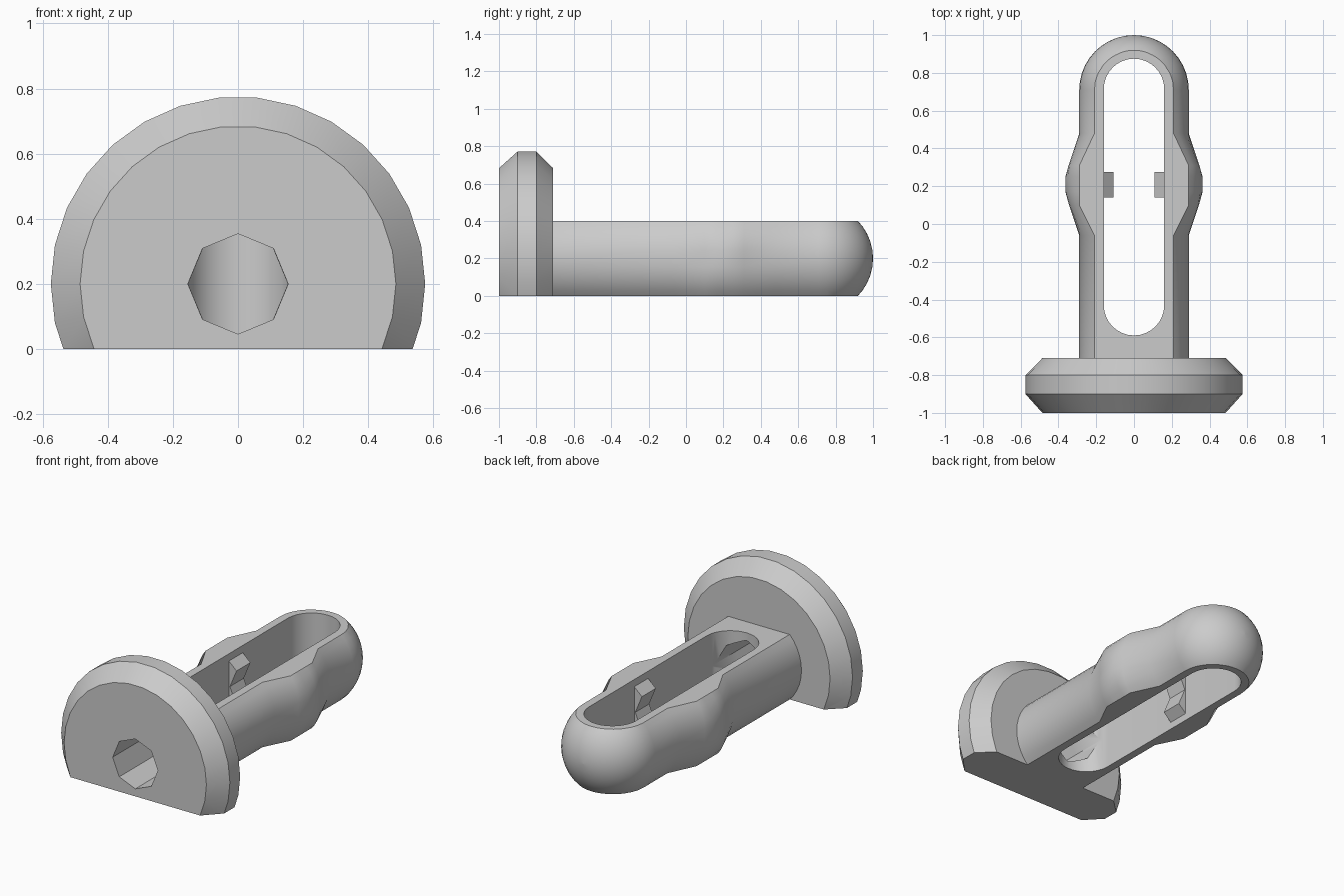
import bpy, bmesh
from math import sin, cos, pi, radians
from mathutils import Vector

AXIS_Z = 0.2      # height of the pin's centre line
SHAFT_R = 0.29

cube = bpy.data.objects.get("Cube")
if cube:
    bpy.data.objects.remove(cube, do_unlink=True)

grey = bpy.data.materials.new("plain grey")
grey.use_nodes = True
colour = (0.6, 0.6, 0.6, 1)
grey.diffuse_color = colour
grey.node_tree.nodes["Principled BSDF"].inputs["Base Color"].default_value = colour


def make(name, bm):
    bmesh.ops.recalc_face_normals(bm, faces=bm.faces)
    mesh = bpy.data.meshes.new(name)
    bm.to_mesh(mesh)
    bm.free()
    mesh.materials.append(grey)
    ob = bpy.data.objects.new(name, mesh)
    bpy.context.collection.objects.link(ob)
    return ob


def revolve(profile, sides):
    """Closed solid from (y, radius) points turned about the centre line."""
    bm = bmesh.new()
    rings = [[bm.verts.new((r * cos(2 * pi * i / sides), y,
                            AXIS_Z + r * sin(2 * pi * i / sides)))
              for i in range(sides)] for y, r in profile]
    for a, b in zip(rings, rings[1:]):
        for i in range(sides):
            j = (i + 1) % sides
            bm.faces.new((a[i], a[j], b[j], b[i]))
    bm.faces.new(rings[0])
    bm.faces.new(rings[-1])
    bmesh.ops.recalc_face_normals(bm, faces=bm.faces)
    return bm


def slice_flat(bm, z, up):
    """Cut everything beyond height z and close the cut."""
    cut = bmesh.ops.bisect_plane(
        bm, geom=bm.verts[:] + bm.edges[:] + bm.faces[:], dist=1e-5,
        plane_co=(0, 0, z), plane_no=(0, 0, up), clear_outer=True)
    edges = [e for e in cut["geom_cut"] if isinstance(e, bmesh.types.BMEdge)]
    bmesh.ops.holes_fill(bm, edges=edges, sides=0)


def prism(name, outline, direction):
    """Extrude a closed outline of 3D points along a direction."""
    bm = bmesh.new()
    face = bm.faces.new([bm.verts.new(p) for p in outline])
    out = bmesh.ops.extrude_face_region(bm, geom=[face], use_keep_orig=True)
    moved = [v for v in out["geom"] if isinstance(v, bmesh.types.BMVert)]
    bmesh.ops.translate(bm, verts=moved, vec=Vector(direction))
    return make(name, bm)


def cut_away(ob, cutter):
    mod = ob.modifiers.new("cut", 'BOOLEAN')
    mod.operation = 'DIFFERENCE'
    mod.solver = 'EXACT'
    mod.object = cutter
    bpy.context.view_layer.objects.active = ob
    bpy.ops.object.modifier_apply(modifier=mod.name)


def ramp(y, points):
    """Straight-line interpolation through (y, value) points."""
    for (y0, v0), (y1, v1) in zip(points, points[1:]):
        if y0 <= y <= y1:
            return v0 + (v1 - v0) * (y - y0) / (y1 - y0)
    return 0


# Head: bevelled disc with a flat underside
bm = revolve([(-1, 0.485), (-0.9, 0.575), (-0.8, 0.575), (-0.71, 0.485)], 30)
slice_flat(bm, 0, -1)
head = make("head", bm)

# Shaft: round-ended rod, flattened above and below
tip_y = 0.71
stations = (-0.71, -0.06, 0.1, 0.17, 0.25, 0.31, 0.48)
profile = [(y, SHAFT_R) for y in stations]
profile += [(tip_y + SHAFT_R * sin(a), SHAFT_R * cos(a))
            for a in (radians(89.5) * k / 10 for k in range(11))]
bm = revolve(profile, 40)
slice_flat(bm, 0, -1)
slice_flat(bm, 2 * AXIS_Z, 1)

# Side bulges
mid_bulge = [(-0.06, 0), (0.17, 0.073), (0.25, 0.073), (0.48, 0)]
edge_bulge = [(-0.06, 0), (0.1, 0.08), (0.31, 0.08), (0.48, 0)]
for v in bm.verts:
    t = abs(v.co.z - AXIS_Z) / AXIS_Z
    push = (1 - t) * ramp(v.co.y, mid_bulge) + t * ramp(v.co.y, edge_bulge)
    v.co.x += push if v.co.x > 0 else -push
shaft = make("shaft", bm)

# Long slot through the shaft
slot_r = 0.16
outline = [(slot_r * cos(pi * k / 16), 0.715 + slot_r * sin(pi * k / 16), -0.1)
           for k in range(17)]
outline += [(-slot_r * cos(pi * k / 16), -0.43 - slot_r * sin(pi * k / 16), -0.1)
            for k in range(17)]
slot = prism("slot_cutter", outline, (0, 0, 0.6))

# Eight-sided bore from the head into the slot
bore = prism("bore_cutter",
             [(0.154 * cos(pi * k / 4), -1.1, AXIS_Z + 0.154 * sin(pi * k / 4))
              for k in range(8)], (0, 0.75, 0))

cut_away(shaft, slot)
cut_away(shaft, bore)
cut_away(head, bore)
for cutter in (slot, bore):
    bpy.data.objects.remove(cutter, do_unlink=True)

# Notched catches on the slot walls
notch = [(0.165, 0.16), (0.108, 0.108), (0.153, 0), (0.108, -0.108), (0.165, -0.16)]
catches = [prism(f"{side}_catch", [(s * x, 0.14, AXIS_Z + z) for x, z in notch],
                 (0, 0.135, 0))
           for side, s in (("left", 1), ("right", -1))]

# Smooth curved walls, keep corners crisp
bpy.ops.object.select_all(action='DESELECT')
for ob in (head, shaft):
    ob.select_set(True)
bpy.context.view_layer.objects.active = shaft
bpy.ops.object.shade_smooth_by_angle(angle=radians(30))
